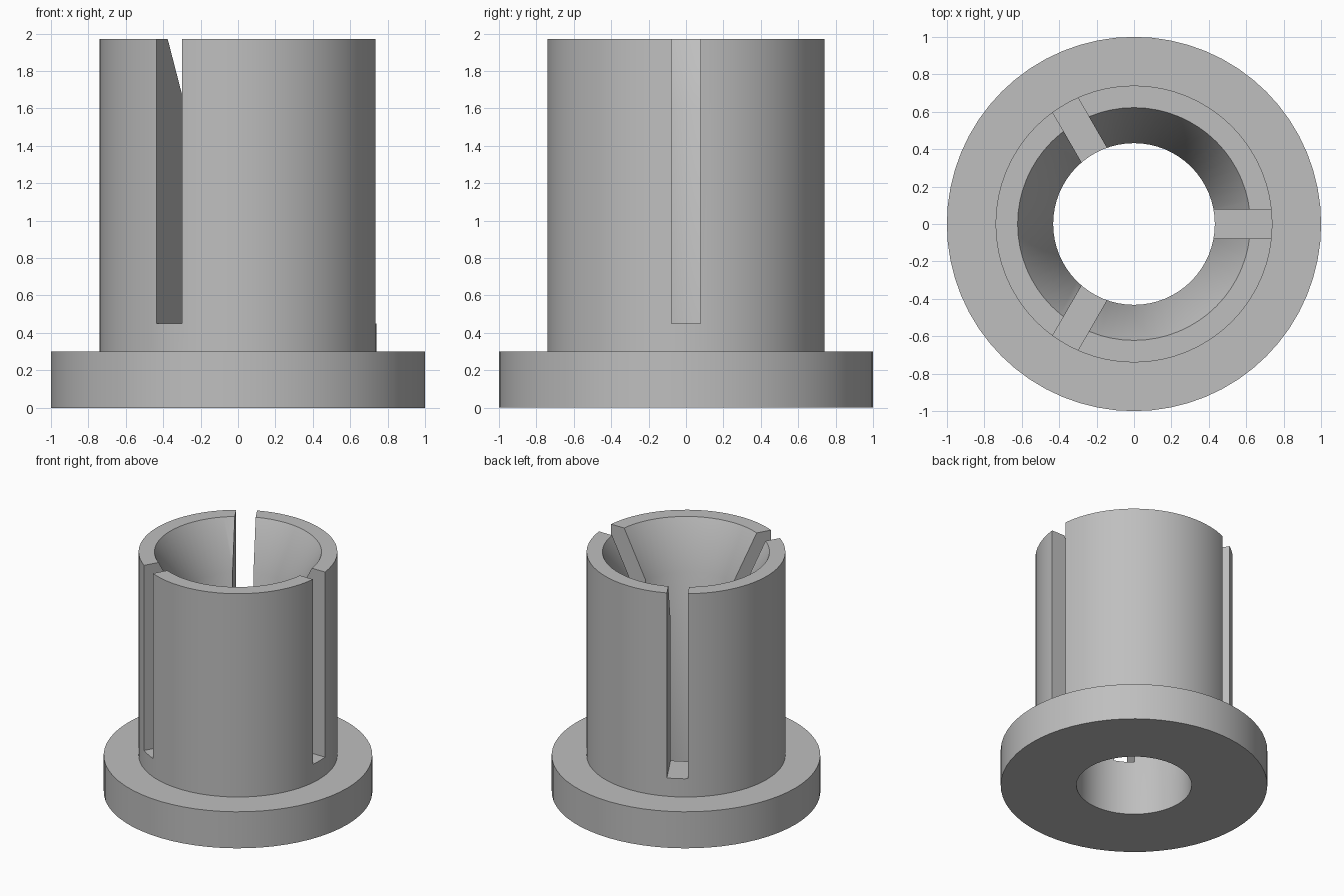
import bpy
import bmesh
import math
from mathutils import Matrix

cube = bpy.data.objects.get("Cube")
if cube:
    bpy.data.objects.remove(cube, do_unlink=True)

SIDES = 64
BORE, WALL, FLANGE = 0.432, 0.74, 1.0
FLANGE_TOP, SLOT_BOTTOM, TOP = 0.3, 0.45, 1.97
SLOT_WIDTH = 0.156

grey = bpy.data.materials.new("plain grey")
grey.use_nodes = True
colour = (0.52, 0.52, 0.52, 1)
grey.diffuse_color = colour
grey.node_tree.nodes["Principled BSDF"].inputs["Base Color"].default_value = colour


def make_object(name, bm):
    bmesh.ops.recalc_face_normals(bm, faces=bm.faces)
    mesh = bpy.data.meshes.new(name)
    bm.to_mesh(mesh)
    bm.free()
    mesh.materials.append(grey)
    obj = bpy.data.objects.new(name, mesh)
    bpy.context.collection.objects.link(obj)
    return obj


# Flanged sleeve: closed radius/height profile turned around z
profile = [(BORE, 0), (FLANGE, 0), (FLANGE, FLANGE_TOP), (WALL, FLANGE_TOP),
           (WALL, TOP), (0.622, TOP), (BORE, 1.6)]
bm = bmesh.new()
rings = []
for i in range(SIDES):
    a = math.tau * i / SIDES
    rings.append([bm.verts.new((r * math.cos(a), r * math.sin(a), z)) for r, z in profile])
for i, ring in enumerate(rings):
    following = rings[(i + 1) % SIDES]
    for j in range(len(profile)):
        k = (j + 1) % len(profile)
        bm.faces.new((ring[j], following[j], following[k], ring[k]))
sleeve = make_object("slotted_flanged_sleeve", bm)

# Three radial slots, open at the top
bm = bmesh.new()
height = TOP + 0.2 - SLOT_BOTTOM
for i in range(3):
    place = (Matrix.Rotation(math.tau * i / 3, 4, 'Z')
             @ Matrix.Translation((0.6, 0, SLOT_BOTTOM + height / 2))
             @ Matrix.Diagonal((0.6, SLOT_WIDTH, height, 1)))
    bmesh.ops.create_cube(bm, size=1, matrix=place)
cutter = make_object("slot_cutter", bm)
cutter.hide_render = True

cut = sleeve.modifiers.new("slots", 'BOOLEAN')
cut.operation = 'DIFFERENCE'
cut.solver = 'EXACT'
cut.object = cutter
bpy.ops.object.select_all(action='DESELECT')
sleeve.select_set(True)
bpy.context.view_layer.objects.active = sleeve
bpy.ops.object.modifier_apply(modifier=cut.name)
bpy.data.objects.remove(cutter, do_unlink=True)

# Smooth curved walls with crisp rims
bpy.ops.object.shade_smooth_by_angle(angle=math.radians(30))
